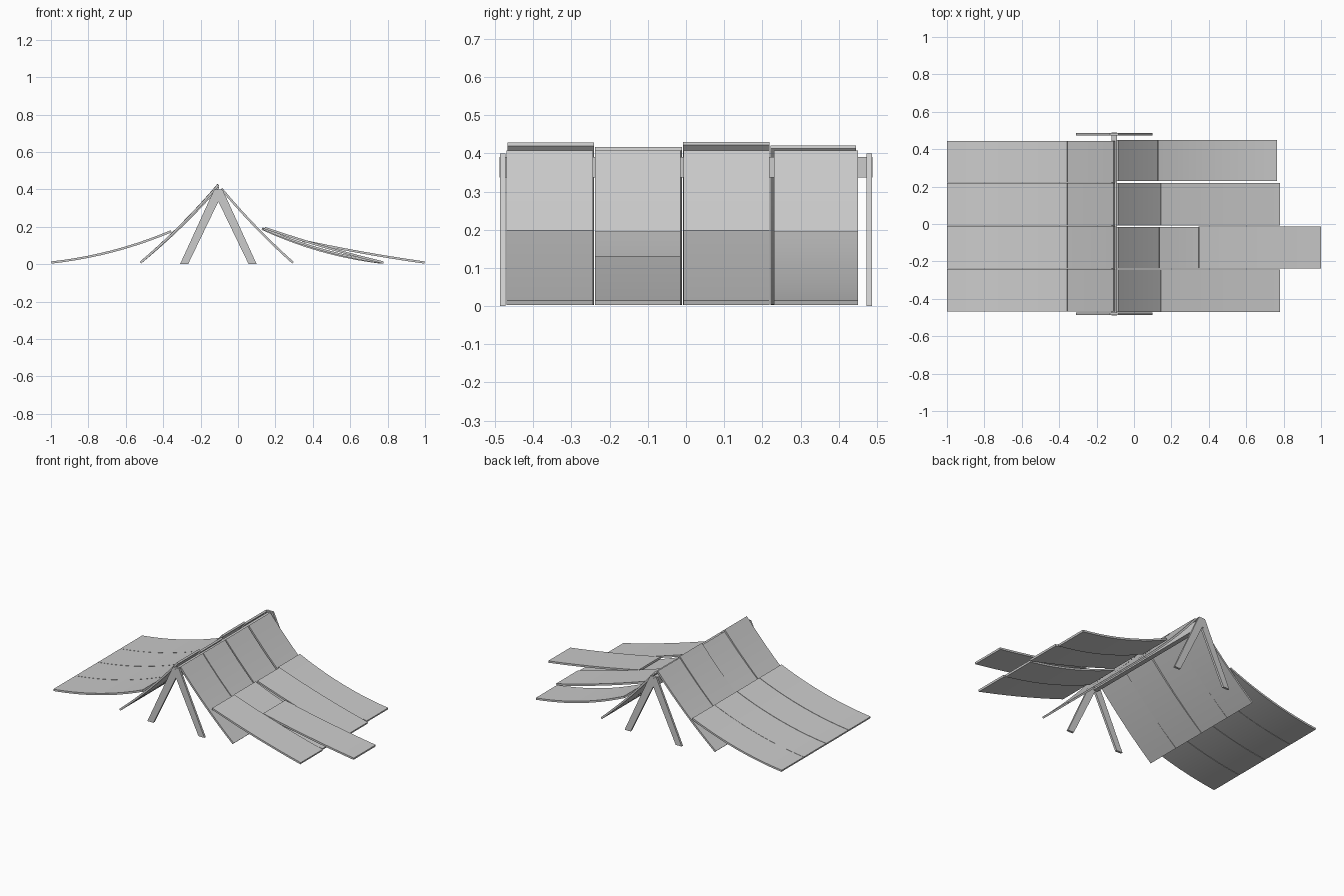
import bpy
from mathutils import Vector

if "Cube" in bpy.data.objects:
    bpy.data.objects.remove(bpy.data.objects["Cube"])


def prism(name, outline, y0, y1, smooth=False):
    """Extrude an x-z outline along y."""
    n = len(outline)
    verts = [(x, y, z) for y in (y0, y1) for x, z in outline]
    faces = [tuple(range(n)), tuple(reversed(range(n, 2 * n)))]
    faces += [(i, i + n, (i + 1) % n + n, (i + 1) % n) for i in range(n)]
    me = bpy.data.meshes.new(name)
    me.from_pydata(verts, [], faces)
    me.update()
    ob = bpy.data.objects.new(name, me)
    bpy.context.collection.objects.link(ob)
    import bmesh
    bm = bmesh.new()
    bm.from_mesh(me)
    bmesh.ops.recalc_face_normals(bm, faces=bm.faces)
    bm.to_mesh(me)
    bm.free()
    if smooth:
        bpy.ops.object.select_all(action='DESELECT')
        ob.select_set(True)
        bpy.context.view_layer.objects.active = ob
        bpy.ops.object.shade_smooth_by_angle()
    return ob


def sheet(name, a, b, sag, y0, y1, t=0.012, seg=10):
    """Thin bark sheet sagging between two x-z end points."""
    a, b = Vector(a), Vector(b)
    d = (b - a).normalized()
    nrm = Vector((-d.y, d.x))
    if nrm.y < 0:
        nrm = -nrm
    mid = []
    for i in range(seg + 1):
        u = i / seg
        mid.append(a.lerp(b, u) - nrm * sag * 4 * u * (1 - u))
    top = [p + nrm * t / 2 for p in mid]
    bot = [p - nrm * t / 2 for p in mid]
    return prism(name, top + bot[::-1], y0, y1, smooth=True)


# A-frame supports at both ends
for tag, y in (("front", -0.48), ("back", 0.48)):
    prism(tag + "_support", [(-0.31, 0), (-0.267, 0), (-0.105, 0.335),
          (0.057, 0), (0.1, 0), (-0.083, 0.4), (-0.127, 0.4)], y - 0.007, y + 0.007)

# Ridge beam
prism("ridge_beam", [(-0.12, 0.337), (-0.09, 0.337), (-0.09, 0.39), (-0.12, 0.39)],
      -0.488, 0.488)

# Left slope: upper and lower sheets
left_y = [(-0.467, -0.241), (-0.238, -0.011), (-0.008, 0.219), (0.221, 0.445)]
for i, ((y0, y1), top) in enumerate(zip(left_y, (0.424, 0.412, 0.426, 0.417))):
    sheet(f"left_upper_sheet_{i}", (-0.105, top), (-0.522, 0.008), 0.012, y0, y1)
    sheet(f"left_lower_sheet_{i}", (-0.357, 0.176), (-0.998, 0.009), 0.024, y0, y1)

# Right slope: upper and lower sheets
right_y = [(-0.47, -0.244), (-0.238, -0.015), (-0.007, 0.219), (0.23, 0.45)]
starts = [(0.143, 0.194), (0.135, 0.19), (0.143, 0.194), (0.128, 0.19)]
ends = [0.778, 0.77, 0.778, 0.762]
for i, (y0, y1) in enumerate(right_y):
    sheet(f"right_upper_sheet_{i}", (-0.088, 0.403), (0.294, 0.008), 0.01, y0, y1)
    sheet(f"right_lower_sheet_{i}", starts[i], (ends[i], 0.009),
          (0.008, 0.022, 0.008, 0.026)[i], y0, y1)

# Slipped sheet resting on the second lower right sheet
sheet("slipped_sheet", (0.347, 0.125), (0.998, 0.009), 0.006, -0.239, -0.014)
